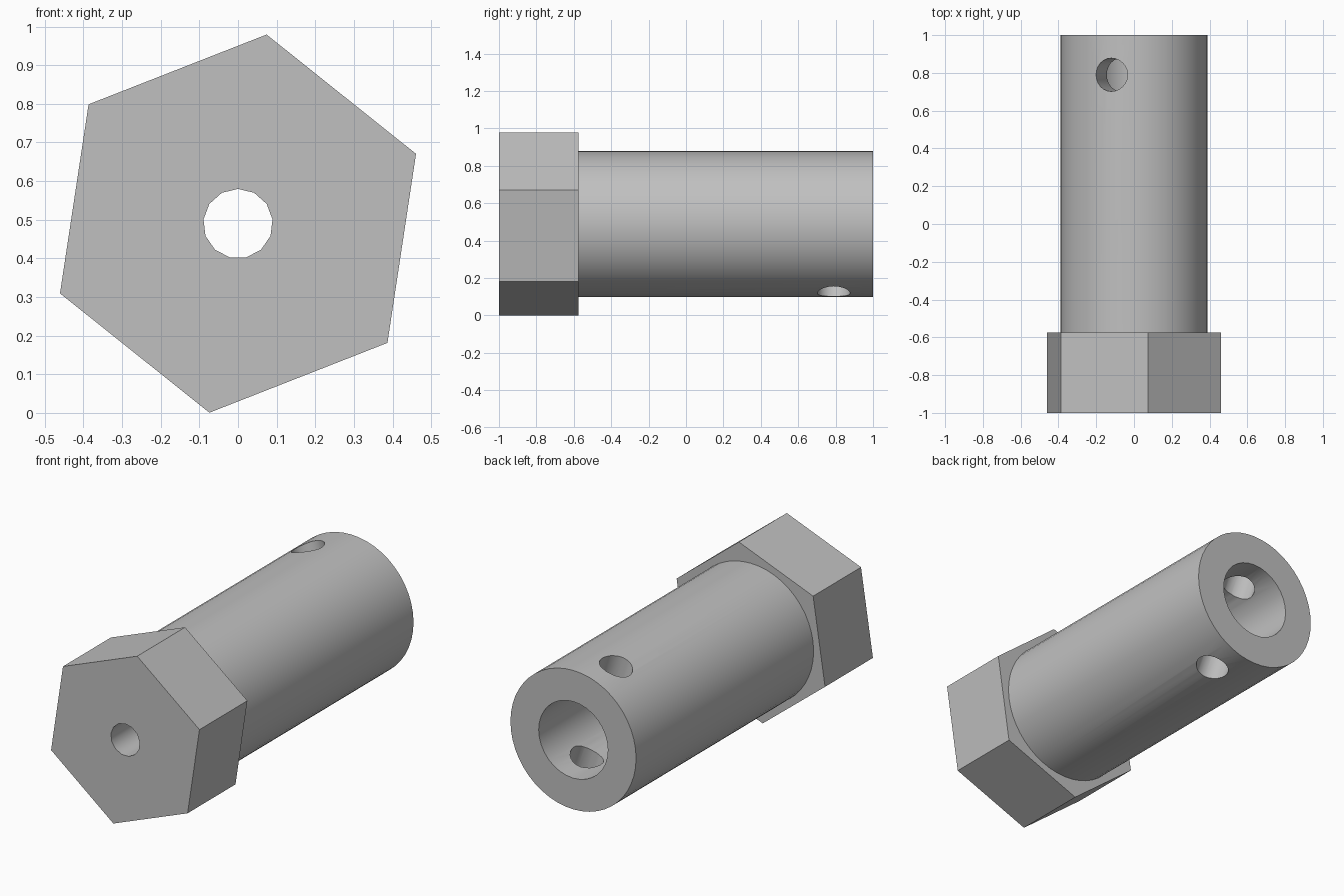
import bpy
import math
from mathutils import Matrix, Vector

old = bpy.data.objects.get("Cube")
if old:
    bpy.data.objects.remove(old, do_unlink=True)

AXIS_Z = 0.49

steel = bpy.data.materials.new("plain_grey")
steel.use_nodes = True
GREY = (0.53, 0.53, 0.53, 1)
steel.diffuse_color = GREY
steel.node_tree.nodes["Principled BSDF"].inputs["Base Color"].default_value = GREY


def rod(name, sides, radius, start, end, first_angle):
    """Prism between two points, its first corner turned to the given angle."""
    start, end = Vector(start), Vector(end)
    bpy.ops.mesh.primitive_cylinder_add(
        vertices=sides, radius=radius, depth=(end - start).length)
    ob = bpy.context.object
    ob.name = name
    # A fresh prism has its first corner on local +y
    spin = Matrix.Rotation(math.radians(first_angle - 90), 4, 'Z')
    aim = (end - start).to_track_quat('Z', 'Y').to_matrix().to_4x4()
    ob.data.transform(Matrix.Translation((start + end) / 2) @ aim @ spin)
    ob.data.materials.append(steel)
    return ob


def along_y(name, sides, radius, y0, y1, corner):
    """Prism on the long axis; corner is measured from +x towards +z."""
    ob = rod(name, sides, radius, (0, 0, 0), (0, 0, y1 - y0), corner)
    ob.data.transform(Matrix.Translation((0, y1, AXIS_Z))
                      @ Matrix.Rotation(math.radians(90), 4, 'X'))
    return ob


def combine(target, other, operation):
    mod = target.modifiers.new(operation.title(), 'BOOLEAN')
    mod.operation = operation
    mod.solver = 'EXACT'
    mod.object = other
    bpy.ops.object.select_all(action='DESELECT')
    bpy.context.view_layer.objects.active = target
    target.select_set(True)
    bpy.ops.object.modifier_apply(modifier=mod.name)
    bpy.data.objects.remove(other, do_unlink=True)


# Hexagonal head joined to the round sleeve
body = along_y("hex_head_sleeve", 6, 0.495, -1.0, -0.575, 81.4)
sleeve = along_y("sleeve", 48, 0.39, -0.8, 1.0, 90)
combine(body, sleeve, 'UNION')

# Narrow bore through the head, wide bore from the back
combine(body, along_y("narrow_bore", 13, 0.09, -1.1, 0.2, -90), 'DIFFERENCE')
combine(body, along_y("wide_bore", 32, 0.215, -0.2, 1.1, 90), 'DIFFERENCE')

# Tilted pin hole through both walls
tilt = math.radians(18)
reach = Vector((-math.sin(tilt), 0, math.cos(tilt))) * 0.6
middle = Vector((0, 0.79, AXIS_Z))
pin = rod("pin_hole", 24, 0.088, middle - reach, middle + reach, 90)
combine(body, pin, 'DIFFERENCE')

bpy.context.view_layer.objects.active = body
body.select_set(True)
bpy.ops.object.shade_smooth_by_angle(angle=math.radians(32))
